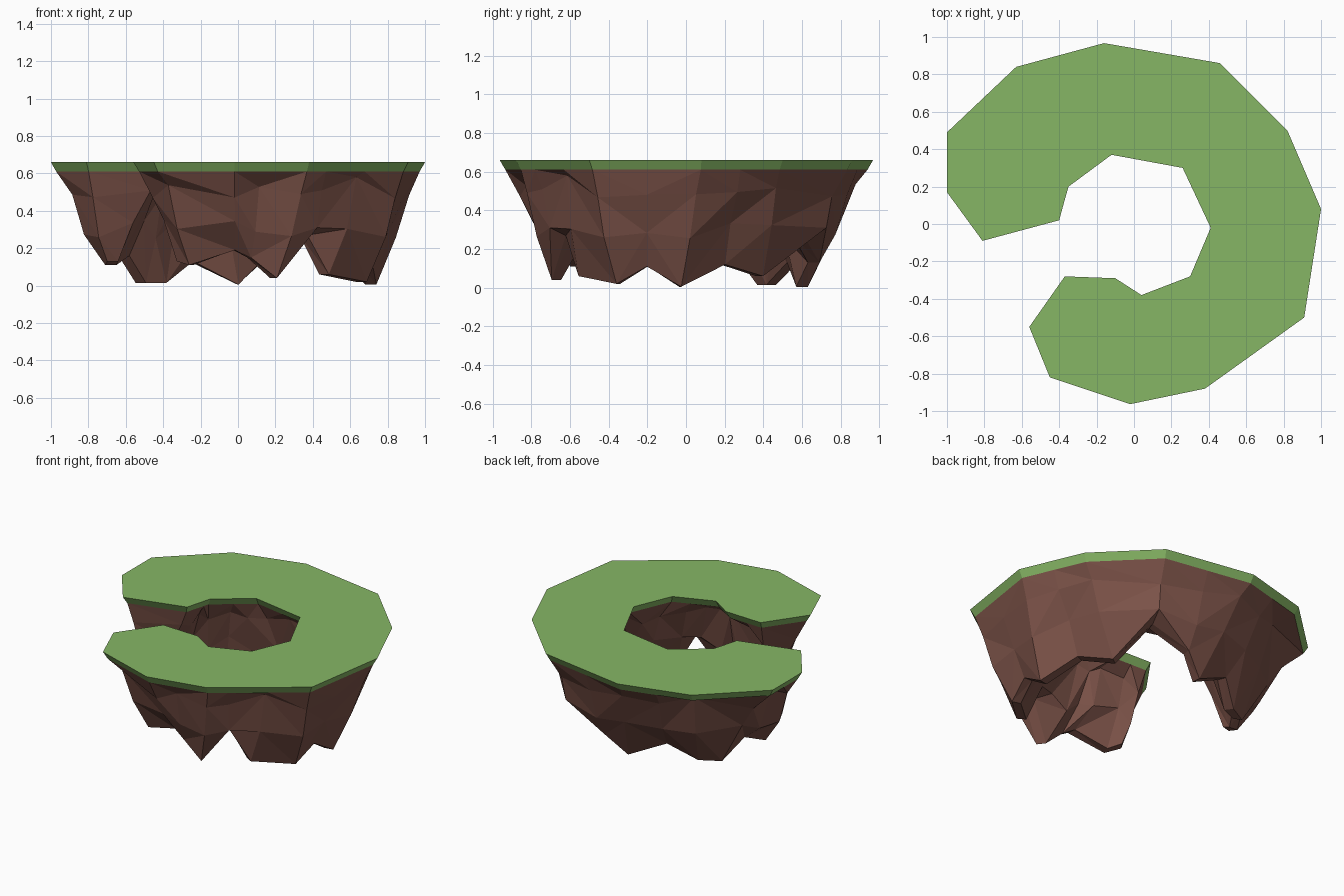
import bpy, bmesh, random
from mathutils import Vector

if "Cube" in bpy.data.objects:
    bpy.data.objects.remove(bpy.data.objects["Cube"])

random.seed(4)
TOP, EDGE, INSET = 0.66, 0.61, 0.028

# Stations round the C: outer rim x, y and inner rim x, y
RIM = [(-.81, -.09, -.40, .02), (-1, .17, -.37, .13), (-1, .49, -.35, .20),
       (-.63, .84, -.235, .285), (-.16, .967, -.12, .37), (.46, .86, .26, .30),
       (.82, .50, .335, .14), (1, .08, .41, -.02), (.91, -.50, .30, -.28),
       (.38, -.88, .04, -.38), (-.02, -.963, -.10, -.29),
       (-.45, -.82, -.235, -.285), (-.56, -.55, -.37, -.28)]

# Rock keel: station (may lie between two), then x, y, z of the lowest point
KEEL = [(0, -.67, .09, .13), (1, -.68, .15, .11), (1.5, -.61, .27, .16),
        (2, -.52, .38, .015), (3, -.40, .44, .015), (3.5, -.25, .55, .13),
        (4, 0, .60, .005), (4.5, .13, .66, .13), (5, .35, .58, .27),
        (6, .48, .38, .06), (6.5, .60, .19, .12), (7, .71, -.03, .005),
        (7.5, .69, -.20, .11), (8, .66, -.35, .02), (8.4, .46, -.54, .06),
        (8.8, .35, -.60, .27), (9, .19, -.67, .04), (9.6, .06, -.66, .15),
        (10, -.02, -.63, .19), (11, -.25, -.57, .11), (12, -.31, -.49, .13)]


def make_object(name, verts, faces, color):
    mesh = bpy.data.meshes.new(name)
    mesh.from_pydata(verts, [], faces)
    bm = bmesh.new()
    bm.from_mesh(mesh)
    bmesh.ops.recalc_face_normals(bm, faces=bm.faces)
    bmesh.ops.triangulate(bm, faces=bm.faces)
    bm.to_mesh(mesh)
    bm.free()
    mat = bpy.data.materials.new(name + "_color")
    mat.diffuse_color = color
    mat.use_nodes = True
    mat.node_tree.nodes["Principled BSDF"].inputs["Base Color"].default_value = mat.diffuse_color
    mesh.materials.append(mat)
    obj = bpy.data.objects.new(name, mesh)
    bpy.context.collection.objects.link(obj)
    return obj


def inset(points, d):
    """Mitred inward offset of a clockwise outline."""
    out = []
    for i, p in enumerate(points):
        a = (p - points[i - 1]).normalized()
        b = (points[(i + 1) % len(points)] - p).normalized()
        n1, n2 = Vector((a.y, -a.x)), Vector((b.y, -b.x))
        out.append(p + (n1 + n2) * d / (1 + n1.dot(n2)))
    return out


def at(points, s):
    i = min(int(s), len(points) - 2)
    return points[i].lerp(points[i + 1], s - i)


# Grass slab with a bevelled underside
outline = [Vector(r[:2]) for r in RIM] + [Vector(r[2:]) for r in reversed(RIM)]
lower = inset(outline, INSET)
n = len(outline)
verts = [(p.x, p.y, TOP) for p in outline] + [(p.x, p.y, EDGE) for p in lower]
faces = [list(range(n)), list(range(n, 2 * n))]
faces += [(i, (i + 1) % n, n + (i + 1) % n, n + i) for i in range(n)]
make_object("grass_top", verts, faces, (0.24, 0.47, 0.13, 1))

# Rock underside: V-shaped sections lofted along the keel
outer, inner = lower[:len(RIM)], lower[len(RIM):][::-1]


def wall(rim, tip):
    """Points from the rim down to the keel on one side."""
    pts = [Vector((rim.x, rim.y, EDGE))]
    for t, z in ((.28, .52), (.56, .30)):
        t += random.uniform(-.09, .09)
        z += random.uniform(-.06, .06)
        p = rim.lerp(tip.xy, t)
        pts.append(Vector((p.x, p.y, max(z, tip.z + .04))))
    return pts + [tip]


sections = []
for s, x, y, z in KEEL:
    o, i, tip = at(outer, s), at(inner, s), Vector((x, y, z))
    side = (o - i).normalized().to_3d() * .03
    sections.append(wall(o, tip + side) + wall(i, tip - side)[::-1])

m = len(sections[0])
verts = [p for sec in sections for p in sec]
faces = []
for k in range(len(sections) - 1):
    for j in range(m - 1):
        a, b, c, d = k * m + j, k * m + j + 1, (k + 1) * m + j + 1, (k + 1) * m + j
        # Alternate the split so that the facets look broken
        faces += [(a, b, c), (a, c, d)] if random.random() < .5 else [(a, b, d), (b, c, d)]
# Rock faces at both arm ends
for base in (0, (len(sections) - 1) * m):
    for j in range(m // 2 - 1):
        faces.append((base + j, base + j + 1, base + m - 2 - j, base + m - 1 - j))
make_object("rock_underside", verts, faces, (0.20, 0.085, 0.065, 1))
